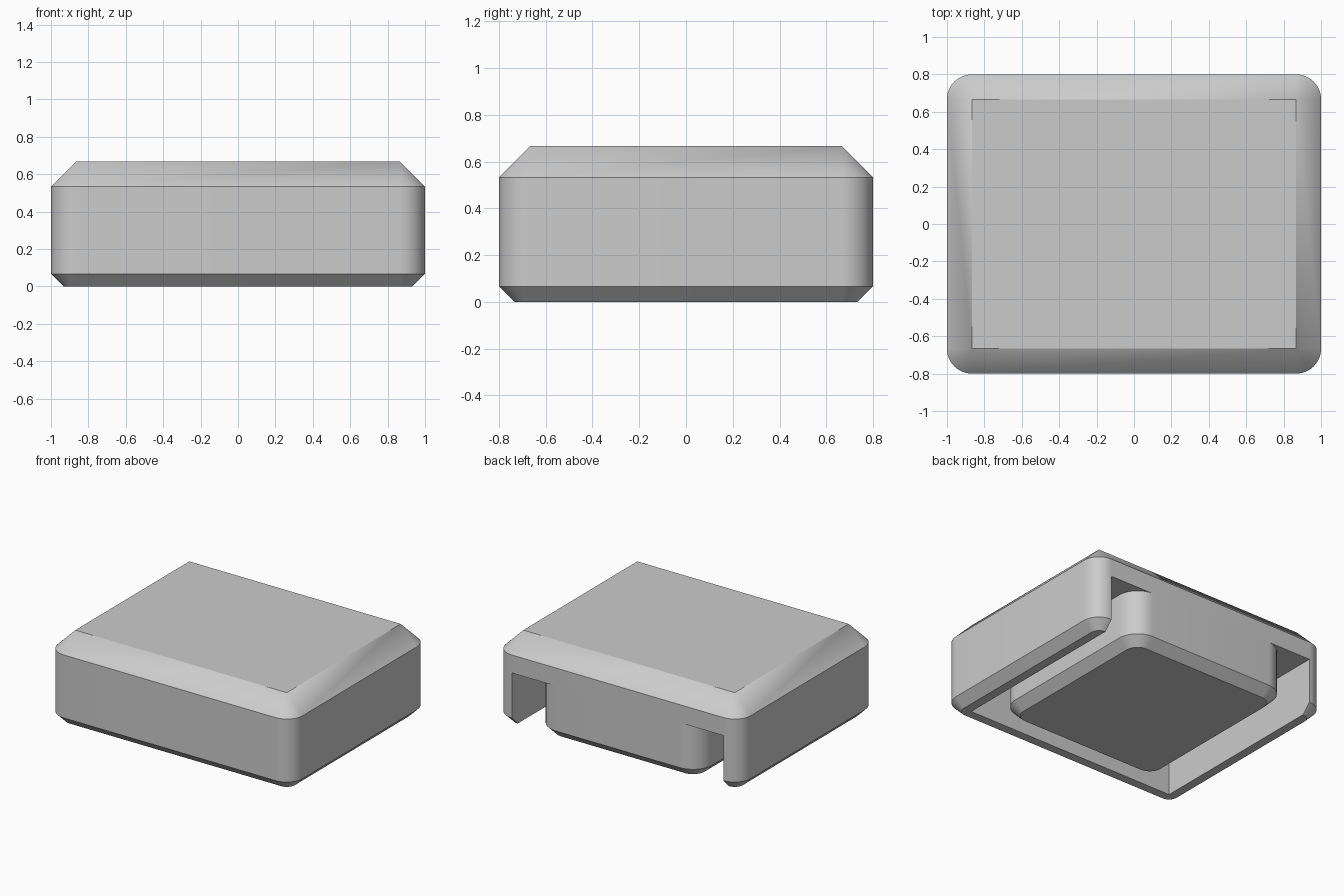
import bpy, bmesh
from math import sin, cos, pi, radians

default = bpy.data.objects.get("Cube")
if default:
    bpy.data.objects.remove(default, do_unlink=True)

grey = bpy.data.materials.new("light grey")
grey.use_nodes = True
COLOUR = (0.6, 0.6, 0.6, 1)
grey.diffuse_color = COLOUR
grey.node_tree.nodes["Principled BSDF"].inputs["Base Color"].default_value = COLOUR

U = 2 / 15          # design unit
SEGMENTS = 12       # steps in each rounded corner


def rounded_loop(x, y0, y1, r):
    """Rounded rectangle from -x to x and y0 to y1."""
    corners = [(x - r, y1 - r), (r - x, y1 - r), (r - x, y0 + r), (x - r, y0 + r)]
    return [(cx + r * cos(a), cy + r * sin(a))
            for q, (cx, cy) in enumerate(corners)
            for a in ((q + s / SEGMENTS) * pi / 2 for s in range(SEGMENTS + 1))]


def loft(name, x, y0, y1, r, levels):
    """Stack rounded rectangles; each level is (height, inset)."""
    bm = bmesh.new()
    rings = [[bm.verts.new((px, py, z))
              for px, py in rounded_loop(x - i, y0 + i, y1 - i, max(r - i, 0))]
             for z, i in levels]
    for low, high in zip(rings, rings[1:]):
        for k in range(len(low)):
            j = (k + 1) % len(low)
            bm.faces.new((low[k], low[j], high[j], high[k]))
    bm.faces.new(rings[0][::-1])
    bm.faces.new(rings[-1])
    bmesh.ops.remove_doubles(bm, verts=bm.verts, dist=0.0001)
    bmesh.ops.recalc_face_normals(bm, faces=bm.faces)
    mesh = bpy.data.meshes.new(name)
    bm.to_mesh(mesh)
    bm.free()
    mesh.materials.append(grey)
    obj = bpy.data.objects.new(name, mesh)
    bpy.context.collection.objects.link(obj)
    return obj


def activate(obj):
    bpy.ops.object.select_all(action="DESELECT")
    obj.select_set(True)
    bpy.context.view_layer.objects.active = obj


# Outer shell: small chamfer below, large chamfer meeting at sharp corners on top
shell = loft("outer_shell", 7.5 * U, -6 * U, 6 * U, U,
             [(0, U / 2), (U / 2, 0), (4 * U, 0), (5 * U, U)])

# Underside recess, open through the back
recess = loft("recess_cutter", 6.5 * U, -5 * U, 8 * U, 0, [(-U, 0), (3 * U, 0)])
cut = shell.modifiers.new("recess", "BOOLEAN")
cut.operation = "DIFFERENCE"
cut.solver = "EXACT"
cut.object = recess
activate(shell)
bpy.ops.object.modifier_apply(modifier=cut.name)
bpy.data.objects.remove(recess, do_unlink=True)

# Inner block inside the recess, flush with the back
block = loft("inner_block", 5 * U, -4.5 * U, 6 * U, 1.2 * U,
             [(0, U / 2), (U / 2, 0), (3 * U, 0)])

for part in (shell, block):
    activate(part)
    bpy.ops.object.shade_smooth_by_angle(angle=radians(30))
